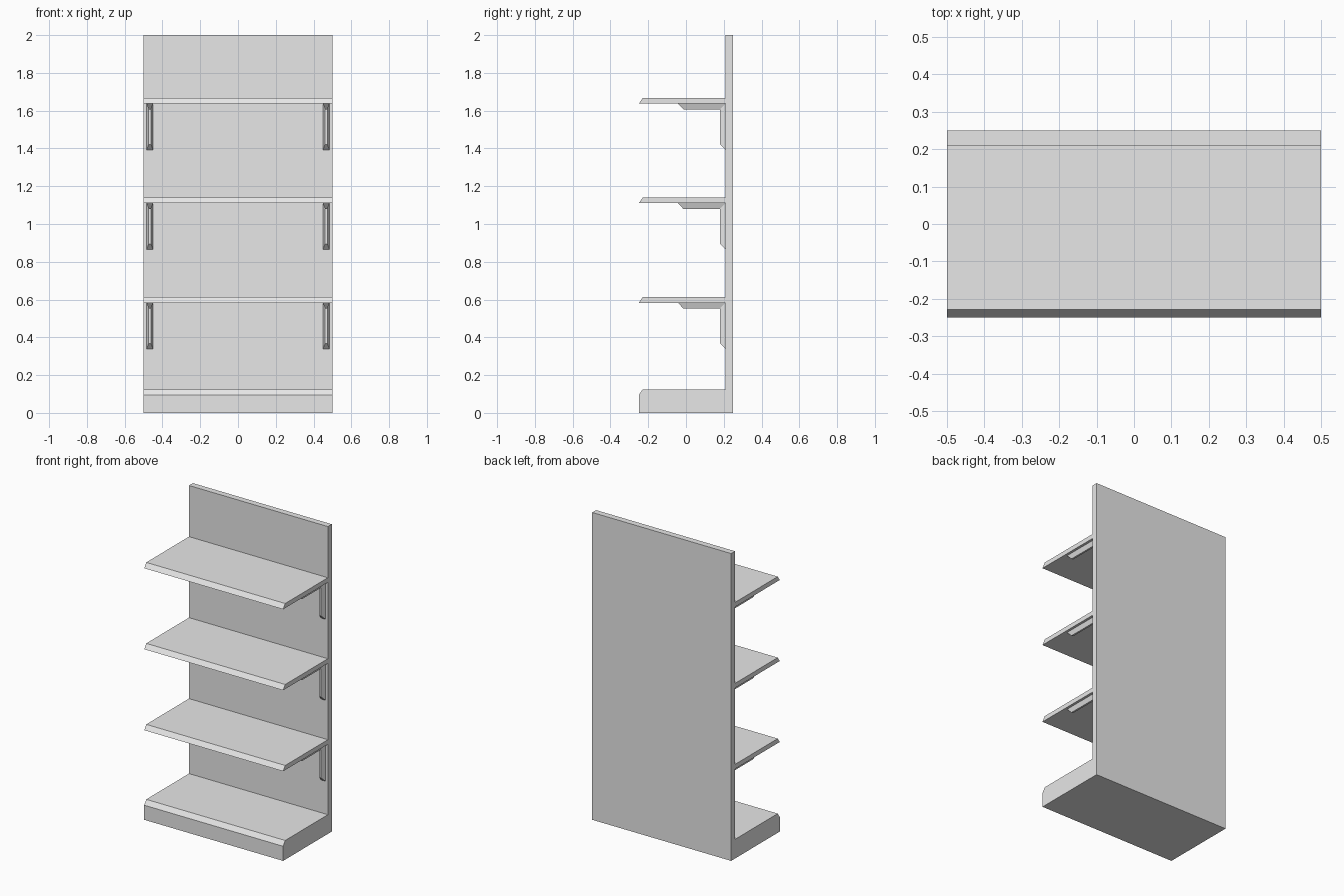
import bpy
import bmesh

cube = bpy.data.objects.get("Cube")
if cube:
    bpy.data.objects.remove(cube, do_unlink=True)

grey = bpy.data.materials.new("light_grey")
grey.use_nodes = True
COLOUR = (0.8, 0.8, 0.8, 1)
grey.diffuse_color = COLOUR
grey.node_tree.nodes["Principled BSDF"].inputs["Base Color"].default_value = COLOUR

FRONT, BACK, WALL = -0.25, 0.25, 0.21   # depth limits and face of the back panel
LIP_Y, LIP_H = -0.229, 0.03             # sloped front edge


def loft(name, sections):
    """Skin closed cross-sections into one capped flat-shaded solid."""
    bm = bmesh.new()
    rings = [[bm.verts.new(p) for p in s] for s in sections]
    n = len(rings[0])
    for a, b in zip(rings, rings[1:]):
        for i in range(n):
            j = (i + 1) % n
            bm.faces.new((a[i], a[j], b[j], b[i]))
    bm.faces.new(rings[0])
    bm.faces.new(rings[-1])
    bmesh.ops.recalc_face_normals(bm, faces=bm.faces[:])
    mesh = bpy.data.meshes.new(name)
    bm.to_mesh(mesh)
    bm.free()
    mesh.materials.append(grey)
    obj = bpy.data.objects.new(name, mesh)
    bpy.context.collection.objects.link(obj)
    return obj


def extrude_x(name, profile, half=0.5):
    return loft(name, [[(x, y, z) for y, z in profile] for x in (-half, half)])


def bracket(name, x, top):
    """Mitred L-shaped bracket, tapering away from the shelf and panel."""
    wide, narrow, depth = 0.017, 0.006, 0.03
    path = [((-0.043, top), (-0.014, top - depth)),
            ((WALL, top), (WALL - depth, top - depth)),
            ((WALL, top - 0.245), (WALL - depth, top - 0.215))]
    loft(name, [[(x - wide, *outer), (x + wide, *outer),
                 (x + narrow, *inner), (x - narrow, *inner)]
                for outer, inner in path])


# Back panel with the plinth in one piece
BASE_TOP = 0.125
extrude_x("back_panel_and_base", [
    (FRONT, 0), (BACK, 0), (BACK, 2), (WALL, 2),
    (WALL, BASE_TOP), (LIP_Y, BASE_TOP), (FRONT, BASE_TOP - LIP_H)])

# Shelves, each on a pair of brackets
for level, name in enumerate(("lower", "middle", "upper")):
    bottom = 0.583 + level * 0.527
    extrude_x(f"{name}_shelf", [
        (FRONT, bottom), (WALL, bottom),
        (WALL, bottom + LIP_H), (LIP_Y, bottom + LIP_H)])
    for side, sign in (("left", 1), ("right", -1)):
        bracket(f"{name}_{side}_bracket", sign * 0.467, bottom)
